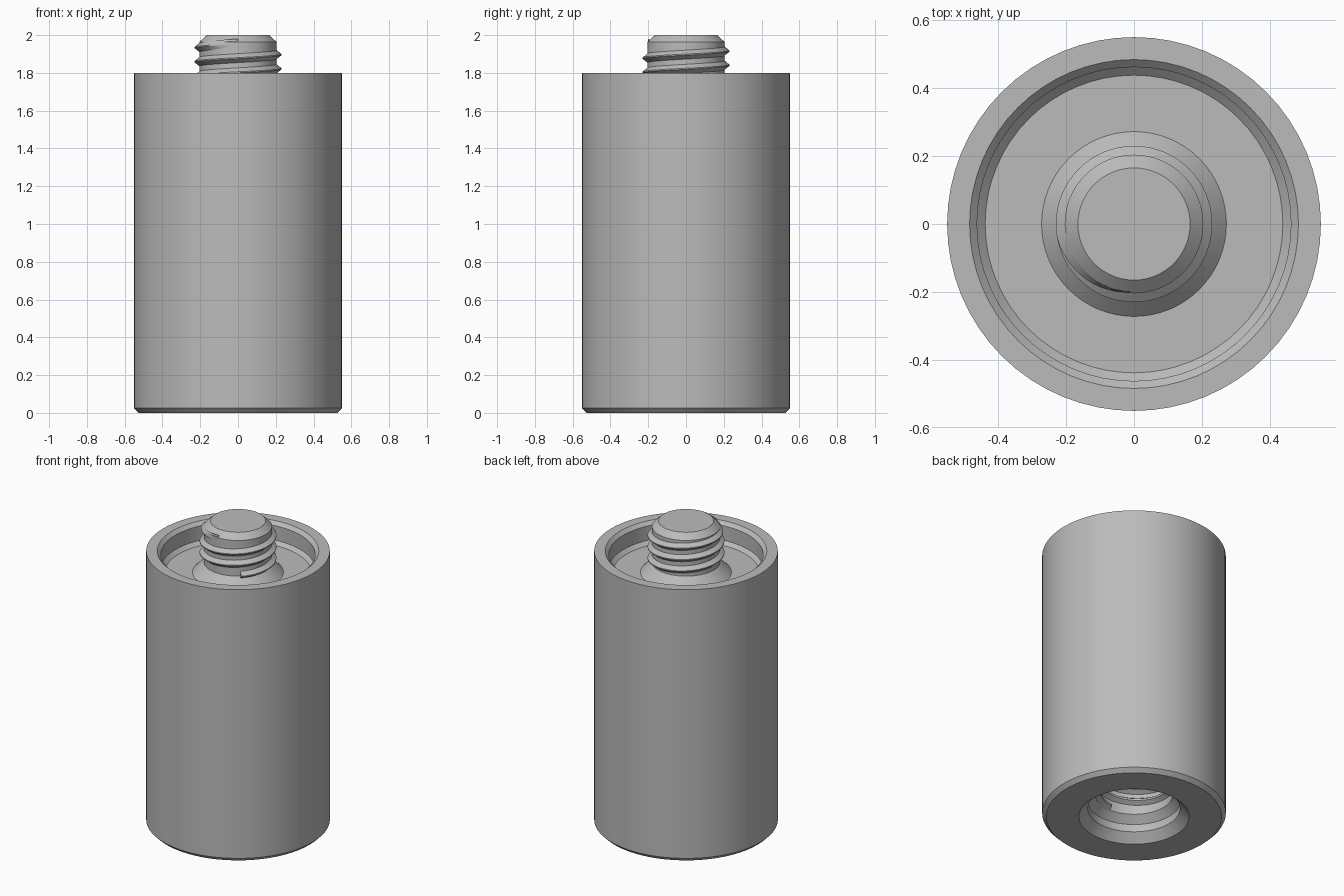
import bpy, bmesh, math

SEGMENTS = 64
PITCH = 0.075

cube = bpy.data.objects.get("Cube")
if cube:
    bpy.data.objects.remove(cube, do_unlink=True)

steel = bpy.data.materials.new("grey steel")
steel.use_nodes = True
GREY = (0.5, 0.5, 0.5, 1)
steel.diffuse_color = GREY
steel.node_tree.nodes["Principled BSDF"].inputs["Base Color"].default_value = GREY


def finish(name, bm):
    """Turn the bmesh into a smooth object with sharp edges kept."""
    bmesh.ops.recalc_face_normals(bm, faces=bm.faces)
    mesh = bpy.data.meshes.new(name)
    bm.to_mesh(mesh)
    bm.free()
    mesh.materials.append(steel)
    obj = bpy.data.objects.new(name, mesh)
    bpy.context.collection.objects.link(obj)
    bpy.ops.object.select_all(action='DESELECT')
    obj.select_set(True)
    bpy.context.view_layer.objects.active = obj
    bpy.ops.object.shade_smooth_by_angle(angle=math.radians(25))


def lathe(name, profile):
    """Revolve (radius, z) points around z; both ends lie on the axis."""
    bm = bmesh.new()
    verts = [bm.verts.new((r, 0, z)) for r, z in profile]
    edges = [bm.edges.new(pair) for pair in zip(verts, verts[1:])]
    bmesh.ops.spin(bm, geom=verts + edges, axis=(0, 0, 1), cent=(0, 0, 0),
                   angle=math.tau, steps=SEGMENTS, use_duplicate=False)
    bmesh.ops.remove_doubles(bm, verts=bm.verts, dist=0.0001)
    finish(name, bm)


def thread(name, root, crest, half_root, half_crest, top_z, turns, fade):
    """Sweep a V profile down a right-handed helix, ending at the front."""
    bm = bmesh.new()
    steps = int(turns * SEGMENTS)
    rings = []
    for i in range(steps + 1):
        turn = i / SEGMENTS
        angle = -math.pi / 2 - turn * math.tau
        z = top_z - turn * PITCH
        grow = min(1, turn / fade)
        tip = root + (crest - root) * grow
        rings.append([bm.verts.new((r * math.cos(angle), r * math.sin(angle), z + dz))
                      for r, dz in ((root, -half_root), (tip, -half_crest),
                                    (tip, half_crest), (root, half_root))])
    for a, b in zip(rings, rings[1:]):
        for k in range(4):
            j = (k + 1) % 4
            bm.faces.new((a[k], a[j], b[j], b[k]))
    bm.faces.new(rings[0])
    bm.faces.new(rings[-1])
    finish(name, bm)


# Body with threaded socket below, recessed cup and stud core above
lathe("body", [
    (0, 0.5), (0.232, 0.5), (0.232, 0.15), (0.277, 0.105),   # socket bore
    (0.277, 0.055), (0.33, 0),                               # countersink
    (0.525, 0), (0.55, 0.025), (0.55, 1.8),                  # outer wall
    (0.484, 1.8), (0.462, 1.778), (0.462, 1.683), (0.438, 1.66),  # cup
    (0.272, 1.66), (0.204, 1.728), (0.204, 1.964),           # stud core
    (0.165, 2), (0, 2)])

# Raised thread on the stud, sunk slightly into its core
thread("stud_thread", 0.2, 0.23, 0.027, 0.003, 1.953, 2.9, 0.22)

# Inward thread inside the socket
thread("socket_thread", 0.236, 0.204, 0.027, 0.006, 0.47, 4, 0.2)
